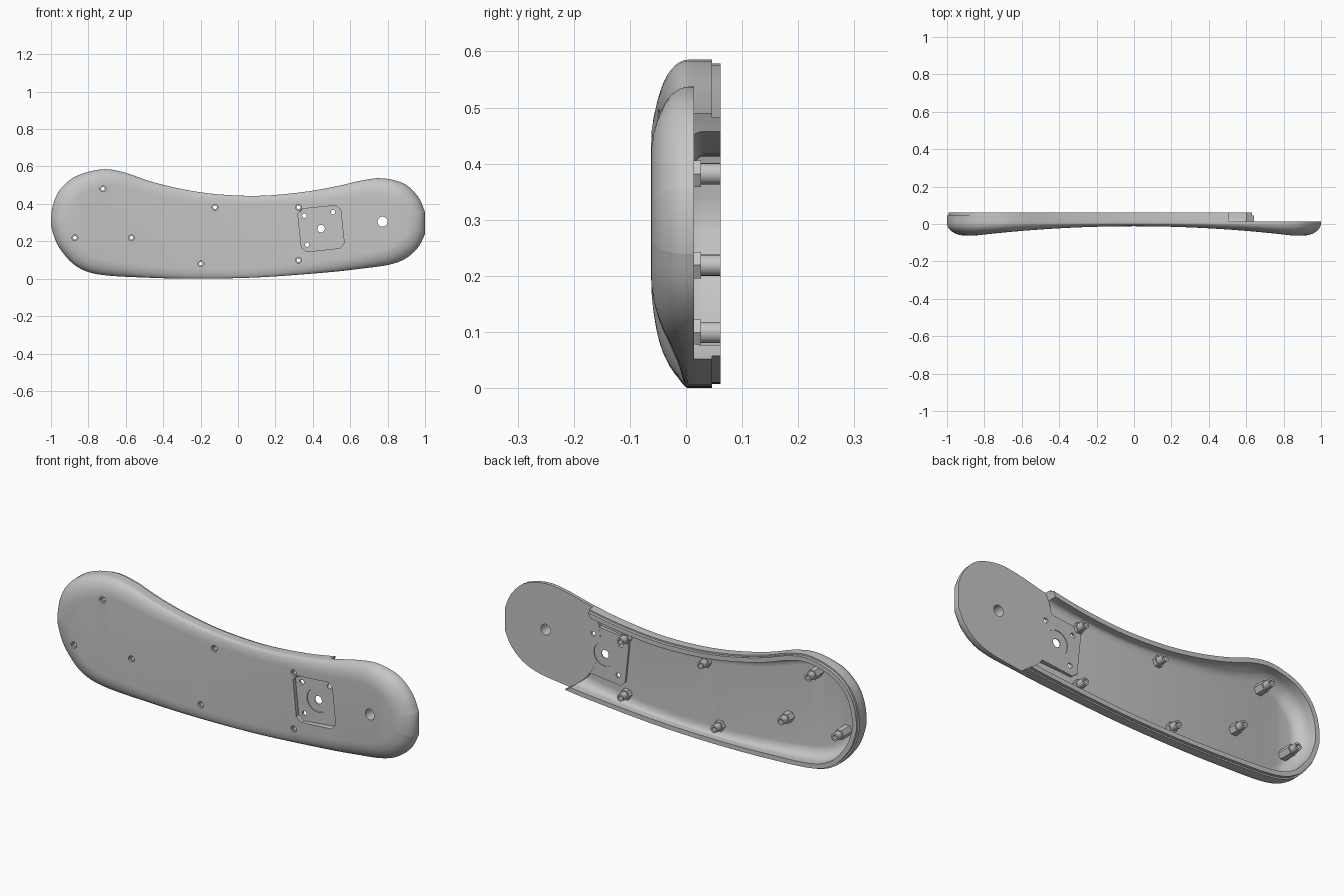
import bpy, bmesh, math
from mathutils import Vector

if "Cube" in bpy.data.objects:
    bpy.data.objects.remove(bpy.data.objects["Cube"])

grey = bpy.data.materials.new("grey plastic")
grey.use_nodes = True
colour = (0.56, 0.56, 0.56, 1)
grey.diffuse_color = colour
grey.node_tree.nodes["Principled BSDF"].inputs["Base Color"].default_value = colour

# Upper and lower edges of the handle, left tip to right tip, as (x, z)
UPPER = [(-1, .335), (-.985, .41), (-.945, .485), (-.86, .551), (-.725, .585), (-.61, .569),
         (-.473, .522), (-.313, .482), (-.126, .453), (.104, .443), (.33, .461),
         (.516, .492), (.66, .525), (.773, .537), (.89, .507), (.965, .435), (1, .355)]
LOWER = [(-1, .285), (-.98, .215), (-.945, .15), (-.865, .067), (-.74, .022), (-.47, .005),
         (-.2, 0), (.126, .008), (.49, .035), (.66, .054), (.81, .075),
         (.90, .11), (.965, .17), (1, .24)]
CAPS = (Vector((-.72, .305)), Vector((.765, .305)))
PIVOT = (.773, .305)
PLATE, PLATE_RADIUS = (.785, .335), .317
STEPS = 64


def spline(points):
    """Dense smooth curve through the points."""
    p = [Vector(q) for q in points]
    p = [p[0]] + p + [p[-1]]
    out = []
    for a, b, c, d in zip(p, p[1:], p[2:], p[3:]):
        for k in range(16):
            t = k / 16
            out.append(.5 * (2 * b + (c - a) * t + (2 * a - 5 * b + 4 * c - d) * t ** 2
                             + (3 * b - a - 3 * c + d) * t ** 3))
    return out + [p[-1]]


def height(curve, x):
    for a, b in zip(curve, curve[1:]):
        if a.x <= x <= b.x and b.x > a.x:
            return a.y + (b.y - a.y) * (x - a.x) / (b.x - a.x)
    return curve[-1].y


# Outline: both edges sampled at the same x, so they can be bridged
xs = [-math.cos(math.pi * i / STEPS) for i in range(STEPS + 1)]
up, low = spline(UPPER), spline(LOWER)
outline = [Vector((x, height(up, x))) for x in xs]
outline += [Vector((x, height(low, x))) for x in reversed(xs)]
COUNT = len(outline)

# Inset directions: towards the centre in the round ends, square to the edge between
inward = []
for i, p in enumerate(outline):
    if p.x < CAPS[0].x:
        inward.append((CAPS[0] - p).normalized())
    elif p.x > CAPS[1].x:
        inward.append((CAPS[1] - p).normalized())
    else:
        t = outline[(i + 1) % COUNT] - outline[i - 1]
        inward.append(Vector((t.y, -t.x)).normalized())


def bow(x):
    return min(1, (x / .85) ** 2)


def front_y(x):
    return -.012 - .05 * bow(x)


def make_object(name, bm):
    bmesh.ops.recalc_face_normals(bm, faces=bm.faces)
    mesh = bpy.data.meshes.new(name)
    bm.to_mesh(mesh)
    bm.free()
    mesh.materials.append(grey)
    obj = bpy.data.objects.new(name, mesh)
    bpy.context.collection.objects.link(obj)
    return obj


def shell(name, straight, round_y, width, lift):
    """Solid with straight sides, a rounded rim and a bowed front."""
    bm = bmesh.new()
    rings = []
    for inset, y in straight:
        flat = [p + n * inset for p, n in zip(outline, inward)]
        rings.append([bm.verts.new((q.x, y, q.y)) for q in flat])
    base = straight[-1][0]
    for k in range(11):
        a = math.pi / 2 * k / 10
        ring = []
        for p, n in zip(outline, inward):
            q = p + n * (base + width(p.x) * (1 - math.cos(a)))
            ring.append(bm.verts.new((q.x, round_y + (front_y(q.x) + lift - round_y) * math.sin(a), q.y)))
        rings.append(ring)
    for r, s in zip(rings, rings[1:]):
        for i in range(COUNT):
            j = (i + 1) % COUNT
            bm.faces.new((r[i], r[j], s[j], s[i]))
    for ring in (rings[0], rings[-1]):
        for i in range(STEPS):
            bm.faces.new((ring[i], ring[i + 1], ring[-2 - i], ring[-1 - i]))
    return make_object(name, bm)


def prism(name, points, y0, y1):
    bm = bmesh.new()
    a, b = ([bm.verts.new((x, y, z)) for x, z in points] for y in (y0, y1))
    bm.faces.new(a)
    bm.faces.new(b)
    for i in range(len(a)):
        bm.faces.new((a[i - 1], a[i], b[i], b[i - 1]))
    return make_object(name, bm)


def disc(name, centre, radius, y0, y1, sides=32):
    angles = [2 * math.pi * i / sides for i in range(sides)]
    return prism(name, [(centre[0] + radius * math.cos(a), centre[1] + radius * math.sin(a))
                        for a in angles], y0, y1)


def combine(target, other, operation):
    mod = target.modifiers.new("combine", "BOOLEAN")
    mod.operation, mod.solver, mod.object = operation, "EXACT", other
    bpy.ops.object.select_all(action="DESELECT")
    bpy.context.view_layer.objects.active = target
    target.select_set(True)
    bpy.ops.object.modifier_apply(modifier=mod.name)
    bpy.data.objects.remove(other)


def add(other):
    combine(body, other, "UNION")


def cut(other):
    combine(body, other, "DIFFERENCE")


# Outer body with the stepped lip at the back
body = shell("handle_shell", [(.007, .0615), (.007, .046), (0, .046), (0, .025)],
             .005, lambda x: .055 + .045 * bow(x), 0)

# Hollow, leaving a solid round end plate
cavity = shell("cavity", [(.03, .1), (.03, .06)], .03, lambda x: .04 + .02 * bow(x), .022)
combine(cavity, disc("end_plate", PLATE, PLATE_RADIUS, -.3, .014, 96), "DIFFERENCE")
cut(cavity)
cut(disc("end_clearance", PLATE, PLATE_RADIUS, .014, .2, 96))


# Motor mount: raised pad at the back, pocket at the front
MOTOR = Vector((.444, .268))
TILT = math.radians(6)


def mount_outline(half, chamfer):
    c = half - chamfer
    points = [(half, -c), (half, c), (c, half), (-c, half),
              (-half, c), (-half, -c), (-c, -half), (c, -half)]
    return [(MOTOR.x + x * math.cos(TILT) - z * math.sin(TILT),
             MOTOR.y + x * math.sin(TILT) + z * math.cos(TILT)) for x, z in points]


add(prism("motor_pad", mount_outline(.125, .025), -.014, .0135))
cut(prism("motor_pocket", mount_outline(.115, .025), -.2, .001))
cut(disc("front_recess", MOTOR, .06, -.1, .006, 40))
cut(disc("back_recess", MOTOR, .06, .010, .1, 40))
cut(disc("shaft_hole", MOTOR, .02, -.2, .2))
for spot in [(.355, .337), (.508, .355), (.37, .182)]:
    cut(disc("motor_screw_hole", spot, .012, -.2, .2, 16))

# Pivot hole
cut(disc("pivot_hole", PIVOT, .027, -.2, .2))

# Standoffs: hexagonal base, round post, screw hole with counterbore
for spot in [(-.722, .481), (-.872, .219), (-.57, .219), (-.123, .382),
             (-.198, .08), (.324, .382), (.324, .099)]:
    skin = front_y(spot[0])
    add(disc("hex_base", spot, .027, skin + .012, .027, 6))
    add(disc("round_post", spot, .019, skin + .013, .0615, 20))
    cut(disc("screw_hole", spot, .010, -.2, .2, 16))
    cut(disc("counterbore", spot, .016, -.2, skin + .01, 20))

bpy.ops.object.select_all(action="DESELECT")
bpy.context.view_layer.objects.active = body
body.select_set(True)
bpy.ops.object.shade_smooth_by_angle(angle=math.radians(30))
